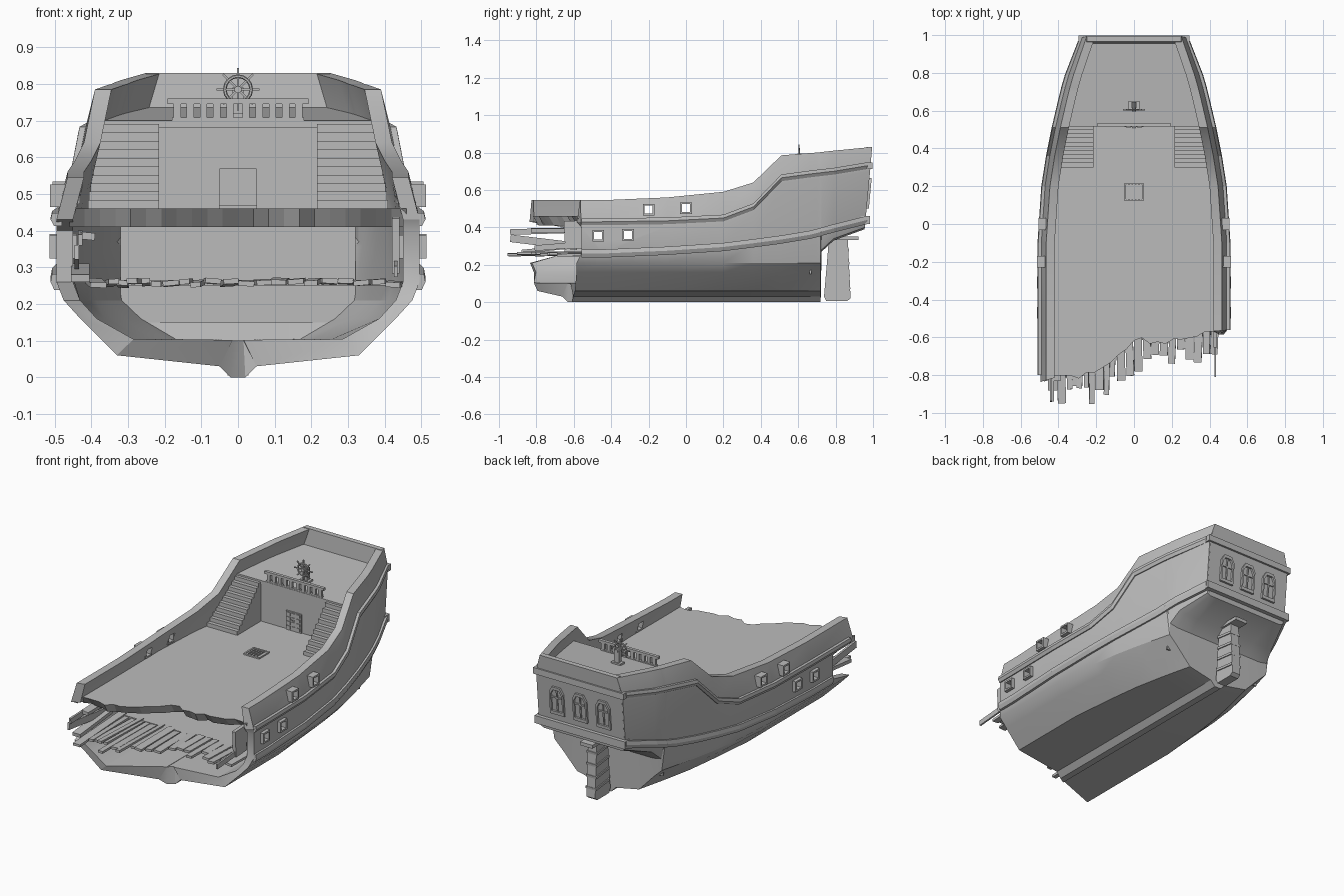
import bpy, bmesh, math, random
from mathutils import Vector, Matrix, Euler

random.seed(4)
cube = bpy.data.objects.get("Cube")
if cube:
    bpy.data.objects.remove(cube, do_unlink=True)

grey = bpy.data.materials.new("plain_grey")
grey.use_nodes = True
GREY = (0.5, 0.5, 0.5, 1)
grey.diffuse_color = GREY
grey.node_tree.nodes["Principled BSDF"].inputs["Base Color"].default_value = GREY


def finish(name, bm):
    bmesh.ops.recalc_face_normals(bm, faces=bm.faces)
    mesh = bpy.data.meshes.new(name)
    bm.to_mesh(mesh)
    bm.free()
    mesh.materials.append(grey)
    ob = bpy.data.objects.new(name, mesh)
    bpy.context.collection.objects.link(ob)
    return ob


def boxes(name, items):
    """One object from (centre, size, optional rotation) boxes."""
    bm = bmesh.new()
    for centre, size, *rot in items:
        turn = Euler(rot[0]).to_matrix().to_4x4() if rot else Matrix()
        m = Matrix.Translation(centre) @ turn @ Matrix.Diagonal((*size, 1))
        bmesh.ops.create_cube(bm, size=1, matrix=m)
    return finish(name, bm)


def loft(name, rings, paired_caps=False):
    """Skin closed rings; paired caps suit a hollow shell section."""
    bm = bmesh.new()
    rows = [[bm.verts.new(p) for p in ring] for ring in rings]
    n = len(rows[0])
    for a, b in zip(rows, rows[1:]):
        for i in range(n):
            j = (i + 1) % n
            bm.faces.new((a[i], a[j], b[j], b[i]))
    for row in (rows[0], rows[-1]):
        if paired_caps:
            for i in range(n // 2 - 1):
                bm.faces.new((row[i], row[i + 1], row[n - 2 - i], row[n - 1 - i]))
        else:
            bm.faces.new(row)
    return finish(name, bm)


def interp(table, v):
    if v <= table[0][0]:
        return table[0][1:]
    for a, b in zip(table, table[1:]):
        if v <= b[0]:
            t = (v - a[0]) / (b[0] - a[0])
            return [p + (q - p) * t for p, q in zip(a[1:], b[1:])]
    return table[-1][1:]


# Hull stations: y, half width, lower rail, upper rail, top, bottom widths, keel lift, floor
STATIONS = [
    (-.45, .495, .26, .43, .545, .33, .43, 0, .1),
    (-.1, .495, .275, .435, .56, .33, .43, 0, .1),
    (.2, .475, .295, .45, .59, .3, .41, 0, .1),
    (.36, .45, .315, .51, .64, .28, .39, 0, .1),
    (.51, .42, .335, .665, .785, .25, .355, 0, .1),
    (.66, .385, .36, .685, .797, .215, .31, 0, .1),
    (.7, .375, .37, .69, .8, .205, .3, 0, .34),
    (.72, .37, .375, .692, .802, .2, .295, 0, .34),
    (.725, .369, .377, .693, .803, .2, .295, .27, .34),
    (.79, .35, .395, .7, .81, .2, .29, .33, .365),
    (.955, .28, .44, .73, .83, .2, .25, .39, .43)]
BREAK = [(-.52, -.83), (-.38, -.8), (-.3, -.81), (-.2, -.77), (-.1, -.72), (.03, -.59),
         (.1, -.64), (.28, -.6), (.36, -.58), (.52, -.57)]


def at(y):
    return interp(STATIONS, y)


def torn(x):
    return interp(BREAK, x)[0]


def section(y, front=False):
    W, L, U, T, b2, b3, q, F = at(y)
    outer = [(.02, max(.0, q)), (.05, max(.03, q)), (b2, max(.06, q)), (b3, max(.16, q)),
             (b3 + .7 * (W - b3), max(.21, q + .01)), (W, L), (W, U - .03), (W, U), (W - .03, T)]
    inner = [(max(.015, x - .045), max(z, F + .002 * i)) for i, (x, z) in enumerate(outer)]
    ring = []
    for pts, s in ((outer[::-1], -1), (outer, 1), (inner[::-1], 1), (inner, -1)):
        for x, z in pts:
            yy = y
            if front:
                yy = torn(s * x) + random.uniform(-.015, .015)
                if L - .02 < z < U - .01:      # side wall torn further back amidships
                    yy = -.65 if s < 0 else -.56
            elif y > .9:                       # raked stern
                yy += .04 * (z - .39) / .44
            ring.append((s * x, yy, z))
    return ring


hull = loft("hull", [section(-.6, True)] + [section(s[0]) for s in STATIONS], True)

# Gun ports cut through both sides
PORTS = [(-.2, .495), (0, .503), (-.47, .355), (-.31, .36)]
cutter = boxes("port_cutter", [((0, y, z), (1.4, .044, .044)) for y, z in PORTS])
cutter.hide_render = True
mod = hull.modifiers.new("ports", "BOOLEAN")
mod.operation, mod.solver, mod.object = "DIFFERENCE", "EXACT", cutter
bpy.context.view_layer.objects.active = hull
hull.select_set(True)
bpy.ops.object.modifier_apply(modifier="ports")
bpy.data.objects.remove(cutter, do_unlink=True)
bpy.ops.object.shade_smooth_by_angle(angle=math.radians(28))

frames = []
for y, z in PORTS:
    x = at(y)[0] - (.02 if z > .45 else .018)
    for s in (-1, 1):
        for k in (-1, 1):
            frames.append(((s * x, y + k * .026, z), (.075, .01, .062)))
            frames.append(((s * x, y, z + k * .026), (.075, .05, .01)))
boxes("gun_port_frames", frames)

# Wales along both sides and round the stern
for label, idx, h in (("lower_wale", 1, .022), ("upper_wale", 2, .018)):
    for s, side in ((-1, "right"), (1, "left")):
        rings = []
        start = -.56 if s > 0 else (-.64 if idx == 1 else -.8)
        for y in [start] + [st[0] for st in STATIONS[:-1]] + [.97]:
            p = at(y)
            W, z = p[0], p[idx]
            rings.append([(s * (W - .015), y, z - h), (s * (W + .006), y, z - h),
                          (s * (W + .016), y, z), (s * (W + .012), y, z + h), (s * (W - .015), y, z + h)])
        loft(f"{label}_{side}", rings)
boxes("stern_wales", [((0, .958, .44), (.585, .05, .044)), ((0, .982, .73), (.585, .03, .036))])

# Stern panel closing the shell
loft("transom", [[(-w, y - .03, z), (w, y - .03, z), (w, y, z), (-w, y, z)]
                 for w, y, z in ((.25, .955, .39), (.275, .96, .44), (.275, .987, .73), (.25, .995, .83))])


def plank_deck(name, top, thick, start, end, inset, rise=0, cols=22):
    """Deck slab following the hull plan, built from columns across the beam."""
    rings = []
    ys = [st[0] for st in STATIONS if st[0] < end and (start is None or st[0] > start)]
    for i in range(cols + 1):
        f = 2 * i / cols - 1
        y0 = start if start is not None else torn(f * .47) + random.uniform(-.012, .012)
        line = [y0] + ys + [end]
        up = [(f * (at(y)[0] - inset), y, top + rise * (y - line[0])) for y in line]
        down = [(x, y, z - thick) for x, y, z in up]
        if start is None:
            x, y, z = down[0]
            down[0] = (x, y + random.uniform(.02, .05), z)
        rings.append(up + down[::-1])
    return loft(name, rings)


plank_deck("main_deck", .46, .05, None, .53, .035)
plank_deck("quarterdeck", .7, .02, .515, .955, .03, .08)
plank_deck("lower_deck", .265, .015, -.52, .68, .09)

# Broken planks of the lower deck and splinters at the sides
planks = []
x = -.41
while x < .42:
    w = random.uniform(.022, .045)
    tip = torn(x) - random.uniform(.05, .17)
    length = -.5 - tip
    planks.append(((x + w / 2, tip + length / 2, .258 + random.uniform(-.004, .004)), (w, length, .014),
                   (random.uniform(-.03, .03), random.uniform(-.1, .1), random.uniform(-.05, .05))))
    x += w + .004
boxes("broken_planks", planks)
boxes("side_splinters", [
    ((-.43, -.77, .38), (.012, .34, .03), (.03, 0, 0)), ((-.44, -.76, .32), (.012, .36, .04), (-.12, 0, 0)),
    ((-.43, -.73, .285), (.05, .3, .02), (.1, 0, 0)), ((-.41, -.7, .385), (.04, .26, .02), (0, .1, 0)),
    ((.43, -.67, .3), (.01, .28, .03), (.08, 0, 0)), ((.43, -.6, .36), (.02, .1, .15), (.05, 0, 0))])

# Bulkheads, stairs and door
boxes("bulkheads", [((0, .53, .575), (.76, .02, .23)), ((0, .665, .42), (.64, .01, .54))])
steps = []
for i in range(10):
    y = .3 + i * .022
    z = .46 + (i + 1) * .023
    xo = at(y)[0] - .05
    for s in (-1, 1):
        steps.append(((s * (.215 + xo) / 2, (y + .53) / 2, z - .0115), (xo - .215, .53 - y, .023)))
boxes("stairs", steps)
door = [((0, .518, .515), (.1, .01, .11))]
door += [((c * .03, .512, .477 + r * .026), (.022, .006, .018)) for c in (-1, 0, 1) for r in range(4)]
door += [((s * .006, .509, .525), (.005, .008, .005)) for s in (-1, 1)]
boxes("cabin_door", door)

# Deck grating
boxes("hatch_grating", [((k * .018, .17, .462), (.008, .09, .008)) for k in range(-2, 3)]
      + [((0, .17 + k * .043, .463), (.1, .01, .01)) for k in (-1, 1)]
      + [((k * .047, .17, .463), (.01, .09, .01)) for k in (-1, 1)])

# Balustrade
boxes("balustrade", [((0, .525, .753), (.385, .018, .015)), ((0, .525, .704), (.36, .016, .008))]
      + [((s * (.022 + .036 * i), .525, .725), (.02, .014, .045)) for s in (-1, 1) for i in range(5)])

# Steering wheel on its stand
HUB = Vector((0, .605, .785))
spokes = []
for i in range(8):
    a = i * math.pi / 4
    spokes.append((HUB + Vector((math.sin(a), 0, math.cos(a))) * .029, (.006, .006, .058), (0, a, 0)))
boxes("wheel_spokes", spokes)
bpy.ops.mesh.primitive_torus_add(location=HUB, rotation=(math.pi / 2, 0, 0), major_radius=.036,
                                 minor_radius=.005, major_segments=16, minor_segments=6)
bpy.context.object.name = "wheel_rim"
bpy.context.object.data.materials.append(grey)
bpy.ops.mesh.primitive_cylinder_add(vertices=10, radius=.01, depth=.05, location=HUB + Vector((0, .015, 0)),
                                    rotation=(math.pi / 2, 0, 0))
bpy.context.object.name = "wheel_hub"
bpy.context.object.data.materials.append(grey)
boxes("wheel_stand", [((0, .63, .745), (.03, .025, .09)), ((0, .63, .71), (.06, .04, .02))])

# Arched stern windows: frame ring, recessed bars
ARCH = [(-.045, -.085), (.045, -.085), (.045, .045), (.025, .08), (-.025, .08), (-.045, .045)]


def stern_y(z):
    return .96 + .027 * (z - .44) / .29


for k, side in ((-1, "right"), (0, "middle"), (1, "left")):
    rings = []
    for scale, out in ((1, -.01), (1, .012), (.78, .012), (.78, -.01)):
        rings.append([(k * .15 + px * scale, stern_y(.585 + pz * scale) + out, .585 + pz * scale)
                      for px, pz in ARCH])
    bm = bmesh.new()
    rows = [[bm.verts.new(p) for p in r] for r in rings]
    for a, b in zip(rows, rows[1:] + rows[:1]):
        for i in range(6):
            j = (i + 1) % 6
            bm.faces.new((a[i], a[j], b[j], b[i]))
    finish(f"stern_window_{side}", bm)
    boxes(f"window_bars_{side}", [((k * .15, stern_y(.58), .58), (.008, .012, .14), (-.093, 0, 0)),
                                  ((k * .15, stern_y(.6), .6), (.075, .012, .008))])

# Rudder with straps and head
loft("rudder", [[(s * .028, y, z) for y, z in ((.765, .345), (.865, .345), (.88, .02), (.86, .005), (.75, .005), (.738, .03))]
                for s in (-1, 1)])
boxes("rudder_straps", [((0, .815, .08 + i * .068), (.068, .128 - i * .005, .014), (-.12, 0, 0)) for i in range(4)])
boxes("rudder_head", [((0, .85, .342), (.08, .145, .02))])
